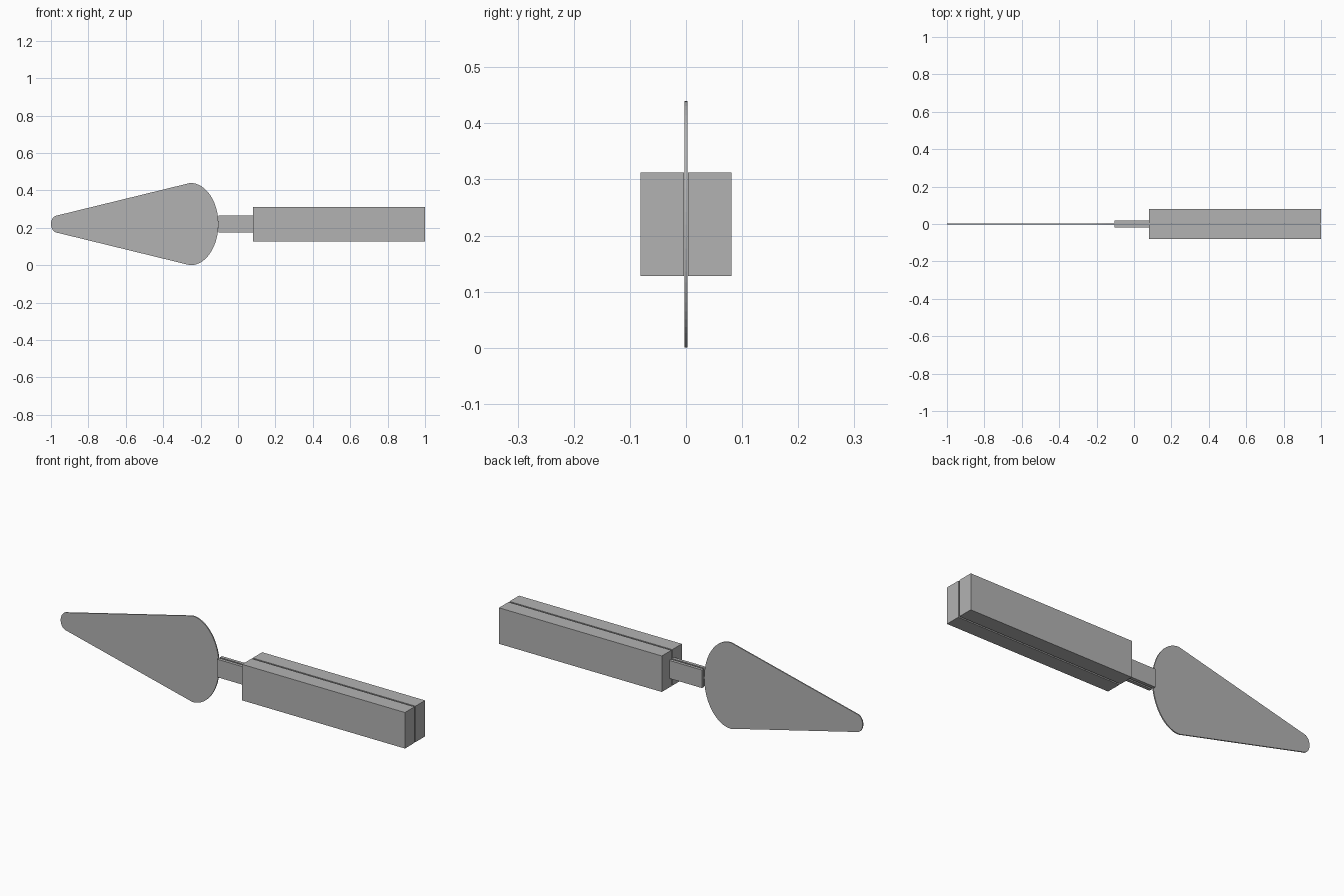
import bpy, bmesh, math

if "Cube" in bpy.data.objects:
    bpy.data.objects.remove(bpy.data.objects["Cube"], do_unlink=True)

grey = bpy.data.materials.new("plain grey")
grey.use_nodes = True
COLOUR = (0.45, 0.45, 0.45, 1)
grey.diffuse_color = COLOUR
grey.node_tree.nodes["Principled BSDF"].inputs["Base Color"].default_value = COLOUR

MID = 0.22    # height of the long axis
GAP = 0.004   # half the slot between the paired slabs


def finish(name, bm):
    bmesh.ops.recalc_face_normals(bm, faces=bm.faces)
    mesh = bpy.data.meshes.new(name)
    bm.to_mesh(mesh)
    bm.free()
    mesh.materials.append(grey)
    obj = bpy.data.objects.new(name, mesh)
    bpy.context.collection.objects.link(obj)
    return obj


def slab_pair(name, x0, x1, half_depth, half_height):
    """Two mirrored slabs either side of a narrow slot."""
    for side, label in ((-1, "front"), (1, "back")):
        bm = bmesh.new()
        bmesh.ops.create_cube(bm, size=1)
        for v in bm.verts:
            v.co.x = x1 if v.co.x > 0 else x0
            v.co.y = side * (half_depth if v.co.y > 0 else GAP)
            v.co.z = MID + (half_height if v.co.z > 0 else -half_height)
        finish(f"{name}_{label}", bm)


def arc(cx, rx, rz, start, steps):
    """Half ellipse in the x-z plane, running anticlockwise."""
    angles = [start + math.pi * i / steps for i in range(steps + 1)]
    return [(cx + rx * math.cos(a), MID + rz * math.sin(a)) for a in angles]


# Blade: rounded heel, straight tapering sides, small rounded tip
outline = arc(-0.255, 0.15, 0.22, -math.pi / 2, 32)
outline += arc(-0.963, 0.037, 0.047, math.pi / 2, 16)
bm = bmesh.new()
face = bm.faces.new([bm.verts.new((x, -0.003, z)) for x, z in outline])
ext = bmesh.ops.extrude_face_region(bm, geom=[face])
for v in ext["geom"]:
    if isinstance(v, bmesh.types.BMVert):
        v.co.y = 0.003
finish("blade", bm)

# Neck and handle
slab_pair("neck", -0.105, 0.08, 0.02, 0.046)
slab_pair("handle", 0.08, 1.0, 0.081, 0.092)
